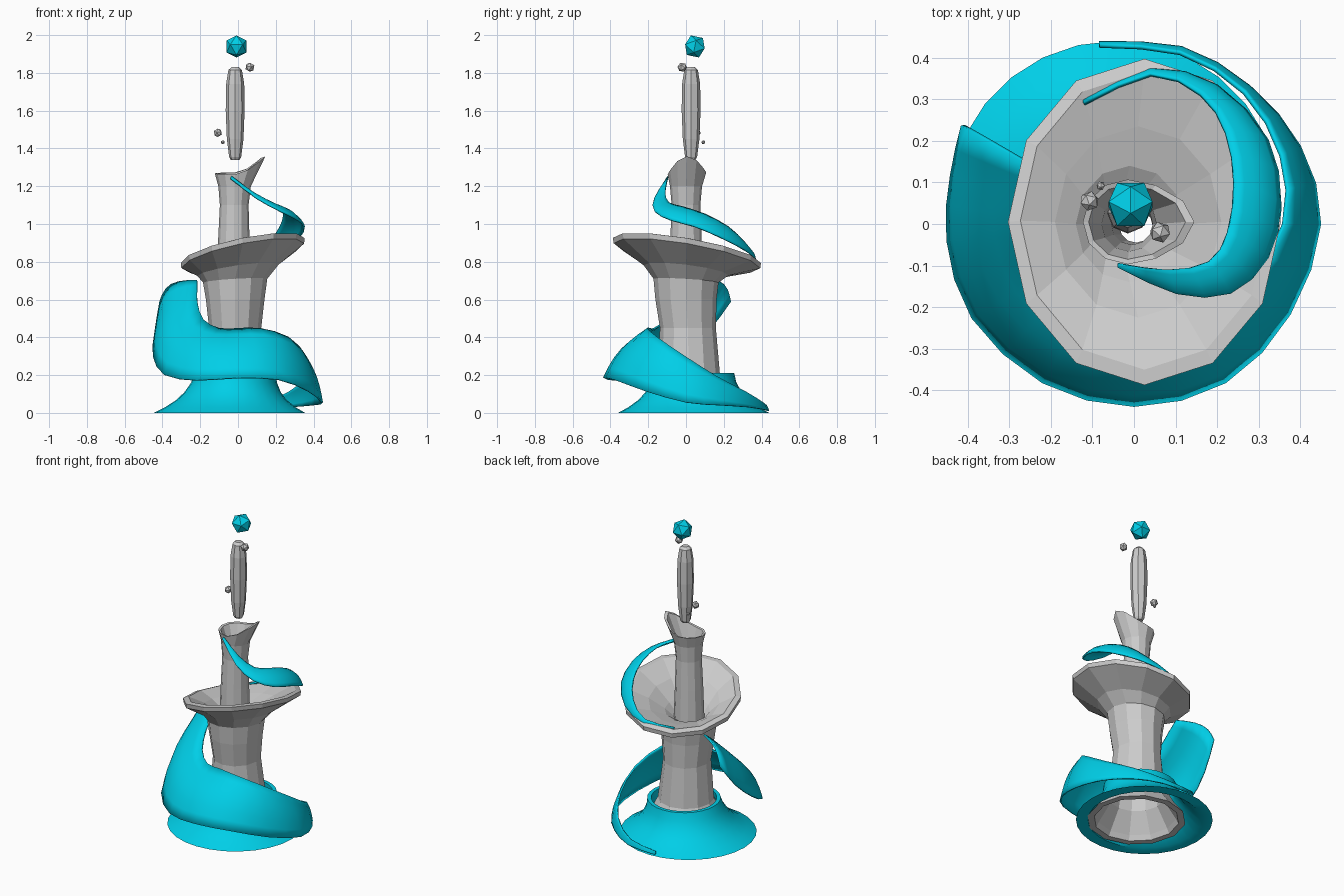
import bpy, bmesh
from math import sin, cos, pi, radians
from mathutils import Vector, Matrix

if "Cube" in bpy.data.objects:
    bpy.data.objects.remove(bpy.data.objects["Cube"])

cyan = bpy.data.materials.new("cyan")
cyan.diffuse_color = (0.0, 0.62, 0.8, 1)
cyan.use_nodes = True
cyan.node_tree.nodes["Principled BSDF"].inputs["Base Color"].default_value = cyan.diffuse_color


def finish(name, bm, mat=None, smooth=None):
    bmesh.ops.recalc_face_normals(bm, faces=bm.faces[:])
    me = bpy.data.meshes.new(name)
    bm.to_mesh(me)
    bm.free()
    ob = bpy.data.objects.new(name, me)
    bpy.context.collection.objects.link(ob)
    if mat:
        me.materials.append(mat)
    if smooth:
        bpy.ops.object.select_all(action='DESELECT')
        bpy.context.view_layer.objects.active = ob
        ob.select_set(True)
        bpy.ops.object.shade_smooth_by_angle(angle=radians(smooth))
    return ob


def skin(bm, rows, wrap):
    n = len(rows[0])
    for a, b in zip(rows, rows[1:]):
        for i in range(n if wrap else n - 1):
            j = (i + 1) % n
            bm.faces.new((a[i], a[j], b[j], b[i]))


def lathe(name, rings, sides, mat=None, smooth=None, loop=False, caps=False):
    """rings: (z, rx, ry, cx, cy, slope x, slope y, spout length, spout rise)"""
    bm = bmesh.new()
    rows = []
    for ring in rings:
        z, rx, ry, cx, cy, tx, ty, tip, rise = (list(ring) + [0] * 9)[:9]
        row = []
        for i in range(sides):
            a = 2 * pi * i / sides
            x, y, k = rx * cos(a), ry * sin(a), max(0, cos(a)) ** 2
            row.append(bm.verts.new((cx + x + tip * k, cy + y, z + tx * x + ty * y + rise * k)))
        rows.append(row)
    if caps:
        bm.faces.new(rows[0])
        bm.faces.new(rows[-1])
    skin(bm, rows + rows[:1] if loop else rows, True)
    return finish(name, bm, mat, smooth)


def catmull(pts, steps):
    p = [2 * pts[0] - pts[1]] + pts + [2 * pts[-1] - pts[-2]]
    out = []
    for i in range(1, len(p) - 2):
        a, b, c, d = p[i - 1:i + 3]
        for s in range(steps):
            t = s / steps
            out.append(0.5 * (2 * b + (c - a) * t + (2 * a - 5 * b + 4 * c - d) * t * t
                              + (3 * b - a - 3 * c + d) * t ** 3))
    return out + [pts[-1]]


def ribbon(name, outer, inner, bulge0, bulge1, across=6):
    """curved strip between a low outer edge and a high inner edge"""
    bm = bmesh.new()
    rows = []
    pairs = list(zip(catmull(outer, 2), catmull(inner, 2)))
    for n, (o, i) in enumerate(pairs):
        t = n / (len(pairs) - 1)
        out = Vector((o.x, o.y, 0)).normalized() + Vector((0, 0, 0.8))
        push = out.normalized() * (o - i).length * (bulge0 + (bulge1 - bulge0) * t * t)
        rows.append([bm.verts.new(o.lerp(i, k / across) + push * sin(pi * k / across))
                     for k in range(across + 1)])
    skin(bm, rows, False)
    ob = finish(name, bm, cyan, 35)
    m = ob.modifiers.new("thickness", 'SOLIDIFY')
    m.thickness, m.offset = 0.01, 0
    return ob


# hollow fountain column: foot, neck, tilted dish, upper tube with spout, bore
T = (0.2, -0.17)
lathe("fountain_column", [
    (0.00, .29, .29, -.01, .01), (0.08, .23, .23, -.01, .01), (0.20, .165, .165, -.01, .015),
    (0.45, .138, .148, -.015, .01), (0.60, .155, .162, -.015, .0), (0.70, .17, .172, -.015, 0, .06, -.06),
    (0.755, .215, .225, 0, 0, .14, -.12), (0.832, .325, .388, .025, .005, *T),
    (0.860, .328, .392, .025, .005, *T), (0.866, .298, .358, .025, .008, *T),
    (0.815, .20, .23, .01, .005, *T), (0.76, .13, .14, -.01, 0, .1, -.08),
    (0.72, .09, .09, -.022, 0), (0.92, .083, .083, -.022, 0), (1.10, .076, .076, -.02, 0),
    (1.20, .086, .085, -.018, 0), (1.268, .108, .102, -.015, .005, 0, .05, .052, .09),
    (1.265, .094, .090, -.015, .005, 0, .05, .045, .086), (1.19, .066, .066, -.012, 0),
    (1.00, .05, .05, -.005, 0), (0.75, .04, .04, .005, -.005), (0.65, .12, .12, -.015, 0),
    (0.40, .115, .118, -.015, .01), (0.15, .16, .16, -.01, .01), (0.03, .235, .235, -.01, .01),
    (0.00, .25, .25, -.01, .01)], 12, loop=True)

# flared water skirt around the foot
prof = [(0, .40), (.03, .345), (.07, .29), (.11, .255), (.16, .227), (.21, .215),
        (.21, .192), (.15, .195), (.07, .25), (0, .33)]
lathe("water_skirt", [(z, r, r, -.045 + .15 * z, .04) for z, r in prof], 28, cyan, 40, loop=True)

# large lower wave: (angle, outer radius, outer z, inner radius, inner z)
wave = [(101, .443, .010, .436, .03), (75, .438, .015, .425, .05), (50, .43, .03, .412, .11),
        (25, .438, .04, .39, .19), (0, .445, .055, .36, .295), (-30, .43, .115, .305, .40),
        (-60, .437, .175, .235, .445), (-90, .435, .185, .185, .445), (-120, .437, .172, .195, .445),
        (-150, .447, .20, .21, .49), (-175, .448, .30, .215, .58), (-195, .453, .43, .225, .65),
        (-210, .475, .59, .25, .70)]


def polar(a, r, z):
    return Vector((r * cos(radians(a)), r * sin(radians(a)), z))


ribbon("lower_wave", [polar(w[0], w[1], w[2]) for w in wave],
       [polar(w[0], w[3], w[4]) for w in wave], 0.04, 0.22)

# slim upper wave curling down into the dish
ribbon("upper_wave",
       [Vector(p) for p in ((-.04, -.1, 1.24), (.10, -.165, 1.135), (.23, -.165, 1.065), (.32, -.08, 1.02),
                            (.35, .05, .985), (.32, .2, .92), (.2, .33, .85), (.04, .37, .80), (-.12, .297, .77))],
       [Vector(p) for p in ((-.035, -.095, 1.25), (.08, -.11, 1.165), (.18, -.09, 1.11), (.225, -.02, 1.09),
                            (.24, .1, 1.05), (.22, .22, .985), (.16, .31, .90), (.04, .358, .82), (-.12, .288, .785))],
       0.11, 0.11)

# floating stone shard
lathe("floating_shard", [(z, r, r, -.015, .027) for z, r in
      ((1.34, .024), (1.355, .032), (1.45, .044), (1.60, .05), (1.74, .048), (1.815, .036), (1.83, .02))],
      8, caps=True)


# floating crystal and pebbles
def gem(name, loc, r, mat=None, turn=0, tilt=0):
    bm = bmesh.new()
    rot = Matrix.Rotation(tilt, 4, 'X') @ Matrix.Rotation(turn, 4, 'Z')
    bmesh.ops.create_icosphere(bm, subdivisions=1, radius=r, matrix=Matrix.Translation(loc) @ rot)
    return finish(name, bm, mat)


gem("crystal", (-.008, .047, 1.94), .062, cyan, radians(18), radians(20))
for n, (loc, r) in enumerate([((.063, -.02, 1.83), .026), ((-.107, .055, 1.483), .024),
                              ((-.08, .092, 1.433), .011)]):
    gem("pebble_%d" % n, loc, r, None, n * 0.7, 0.4)
